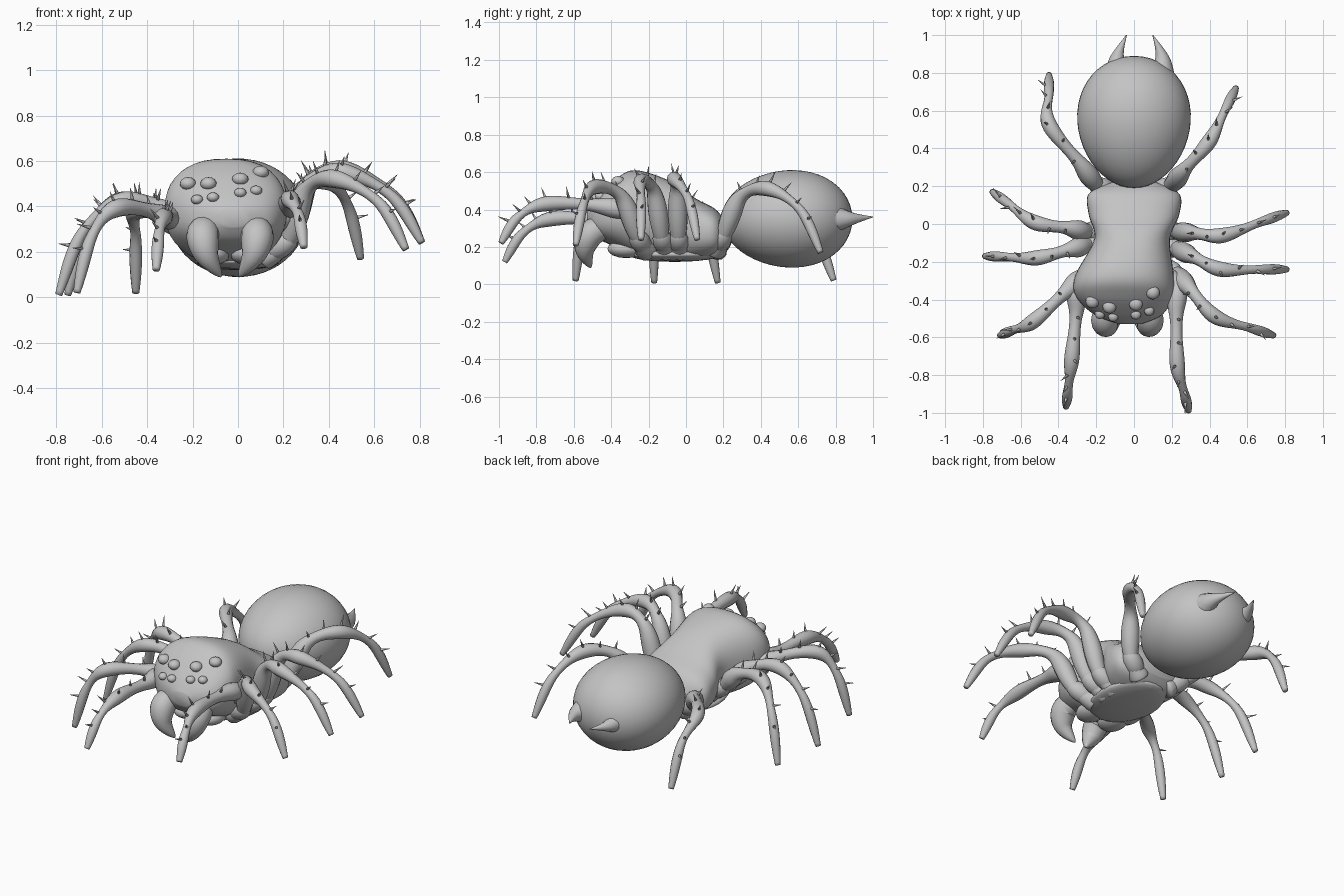
import bpy, bmesh, math, random
from mathutils import Vector, Matrix
from mathutils.bvhtree import BVHTree

random.seed(4)
UP, X_AXIS = Vector((0, 0, 1)), Vector((1, 0, 0))

cube = bpy.data.objects.get("Cube")
if cube:
    bpy.data.objects.remove(cube)

# One plain grey material
grey = bpy.data.materials.new("plain_grey")
grey.use_nodes = True
shade = (0.55, 0.55, 0.55, 1)
grey.diffuse_color = shade
grey.node_tree.nodes["Principled BSDF"].inputs["Base Color"].default_value = shade


def finish(bm, name):
    bmesh.ops.recalc_face_normals(bm, faces=bm.faces)
    mesh = bpy.data.meshes.new(name)
    bm.to_mesh(mesh)
    bm.free()
    mesh.materials.append(grey)
    for poly in mesh.polygons:
        poly.use_smooth = True
    obj = bpy.data.objects.new(name, mesh)
    bpy.context.collection.objects.link(obj)


def spline(points, f):
    """Smooth curve through a list of tuples, f running from 0 to 1."""
    last = len(points) - 1
    i = min(int(f * last), last - 1)
    t = f * last - i
    a, b, c, d = (points[max(0, min(last, i + k))] for k in (-1, 0, 1, 2))
    return [q + t / 2 * (r - p + t * (2 * p - 5 * q + 4 * r - s + t * (3 * (q - r) + s - p)))
            for p, q, r, s in zip(a, b, c, d)]


def skin(bm, rings):
    """Join rings of positions with quads and cap both ends."""
    loops = [[bm.verts.new(p) for p in ring] for ring in rings]
    n = len(loops[0])
    for a, b in zip(loops, loops[1:]):
        for k in range(n):
            bm.faces.new((a[k], a[(k + 1) % n], b[(k + 1) % n], b[k]))
    bm.faces.new(loops[0])
    bm.faces.new(loops[-1])


def frame(points, f, side):
    """Position, tangent, side and normal of a path at f."""
    step = 0.01
    t = Vector(spline(points, min(1, f + step))) - Vector(spline(points, max(0, f - step)))
    t.normalize()
    s = (side - t * side.dot(t)).normalized()
    return Vector(spline(points, f)), t, s, s.cross(t)


def tube(bm, points, radius, side, steps, sides):
    """Sweep a circle along a path; radius is a function of f."""
    rings = []
    for i in range(steps + 1):
        p, t, s, n = frame(points, i / steps, side)
        angles = [math.tau * k / sides for k in range(sides)]
        rings.append([p + radius(i / steps) * (s * math.cos(a) + n * math.sin(a)) for a in angles])
    skin(bm, rings)


def ellipsoid(bm, centre, size, turn=Matrix(), segments=16):
    place = Matrix.Translation(centre) @ turn @ Matrix.Diagonal((*size, 1))
    bmesh.ops.create_uvsphere(bm, u_segments=segments, v_segments=segments // 2,
                              radius=1, matrix=place)


def aim(direction):
    return direction.to_track_quat("Z", "Y").to_matrix().to_4x4()


def squared(v):
    """Push a sine or cosine outward for a boxier oval."""
    return math.copysign(abs(v) ** 0.82, v)


# Head and thorax: sections of y, centre x, half width, bottom and top in hundredths
sections = [(-53, -2, 6, 31, 39), (-48, -3, 18, 25, 46), (-38, -5, 26, 20, 56),
            (-27, -5, 26, 15, 61), (-8, -1, 20, 13, 55), (5, 0, 24, 13, 46),
            (16, 0, 24, 15, 40), (22, 0, 12, 20, 32)]
STEPS, SIDES = 40, 40
rings = []
for i in range(STEPS + 1):
    y, cx, w, low, high = (v / 100 for v in spline(sections, i / STEPS))
    angles = [math.tau * k / SIDES for k in range(SIDES)]
    rings.append([(cx + w * squared(math.cos(a)), y,
                   (low + high + (high - low) * squared(math.sin(a))) / 2) for a in angles])
bm = bmesh.new()
skin(bm, rings)
head = BVHTree.FromBMesh(bm)
finish(bm, "head_and_thorax")

# Abdomen, an egg fuller toward the tail
bm = bmesh.new()
MIDDLE, HALF = 0.54, 0.35
ellipsoid(bm, (0, MIDDLE, 0), (0.3, HALF, 0.26), segments=48)
for v in bm.verts:
    fuller = 1 + 0.08 * (v.co.y - MIDDLE) / HALF
    v.co.x *= fuller
    v.co.z = 0.35 + v.co.z * fuller
finish(bm, "abdomen")

# Eyes set on the face, the upper row larger
bm = bmesh.new()
for x, z in [(-22, 50), (-13, 50), (-18, 43), (-11, 44), (1, 52), (10, 55), (1, 46), (8, 47)]:
    hit, normal, *_ = head.ray_cast(Vector((x / 100, -2, z / 100)), Vector((0, 1, 0)))
    r = 0.036 if z > 48 else 0.027
    ellipsoid(bm, hit, (r, r, r * 0.8), aim(normal))
finish(bm, "eyes")

# Paired fangs, mouth plates and tail horns; the head sits slightly off centre
SHIFT = -0.035
for side_name, sign in (("right", -1), ("left", 1)):
    bm = bmesh.new()
    path = [(sign * x + SHIFT, y, z) for x, y, z in
            [(0.1, -0.42, 0.31), (0.12, -0.51, 0.27), (0.1, -0.54, 0.18), (0.04, -0.51, 0.09)]]
    tube(bm, path, lambda f: 0.004 + 0.068 * math.sin(math.pi * (0.25 + 0.75 * f)), X_AXIS, 20, 16)
    finish(bm, side_name + "_fang")

    bm = bmesh.new()
    ellipsoid(bm, (sign * 0.08 + SHIFT, -0.32, 0.19), (0.08, 0.1, 0.05))
    finish(bm, side_name + "_mouth_plate")

    bm = bmesh.new()
    path = [(sign * x + 0.03, y, z) for x, y, z in
            [(0.1, 0.74, 0.35), (0.12, 0.87, 0.35), (0.07, 1, 0.36)]]
    tube(bm, path, lambda f: 0.003 + 0.11 * (1 - f) ** 1.5, X_AXIS, 20, 16)
    finish(bm, side_name + "_tail_horn")

# Sternum under the thorax
bm = bmesh.new()
ellipsoid(bm, (0, -0.06, 0.16), (0.19, 0.25, 0.04), segments=24)
finish(bm, "sternum")

# Legs and feelers: hip, knee and tip in hundredths
LEGS = {
    "right_feeler": [(-29, -31, 34), (-33, -72, 35), (-36, -97, 12)],
    "left_feeler": [(22, -31, 38), (23, -75, 43), (29, -99, 22)],
    "right_front_leg": [(-26, -27, 30), (-54, -52, 39), (-71, -59, 2)],
    "left_front_leg": [(22, -26, 25), (43, -49, 52), (74, -59, 21)],
    "right_second_leg": [(-24, -11, 29), (-52, -18, 42), (-79, -17, 1)],
    "left_second_leg": [(22, -13, 25), (46, -24, 55), (81, -24, 24)],
    "right_third_leg": [(-24, -4, 29), (-53, 1, 42), (-75, 17, 1)],
    "left_third_leg": [(22, -4, 25), (47, -6, 56), (81, 6, 24)],
    "right_hind_leg": [(-19, 20, 25), (-45, 53, 38), (-45, 79, 2)],
    "left_hind_leg": [(19, 20, 26), (40, 44, 51), (54, 72, 17)],
}


def bend(a, b, along, rise):
    """Point between a and b, with its own share of the height."""
    p = a.lerp(b, along)
    p.z = a.z + (b.z - a.z) * rise
    return p


def swell(f):
    """Tapering radius with bulging segments and narrow joints."""
    taper = 0.055 - 0.034 * max(0, f - 0.2) / 0.8
    return taper * (0.88 + 0.17 * math.cos(math.tau * (f * 3.5 - 1.1)))


for name, rows in LEGS.items():
    hip, knee, tip = (Vector(row) / 100 for row in rows)
    root = Vector((hip.x / 2, hip.y * 0.8, hip.z * 0.7))
    path = [root, hip, bend(hip, knee, 0.38, 0.82), knee, bend(knee, tip, 0.62, 0.34), tip]
    side = (tip - root).cross(UP).normalized()
    bm = bmesh.new()
    tube(bm, path, swell, side, 48, 12)
    # Hip joint
    ellipsoid(bm, root.lerp(hip, 0.7), (0.055, 0.055, 0.09), aim(hip - root))
    # Bristles along the upper side
    for k in range(6):
        f = 0.42 + k * 0.085
        p, t, s, n = frame(path, f, side)
        out = (n + s * random.uniform(-0.6, 0.6) + t * 0.25).normalized()
        tall = random.uniform(0.045, 0.07)
        place = Matrix.Translation(p + out * (swell(f) * 0.8 + tall / 2)) @ aim(out)
        bmesh.ops.create_cone(bm, cap_ends=True, segments=6, radius1=0.009, radius2=0.001,
                              depth=tall, matrix=place)
    finish(bm, name)
